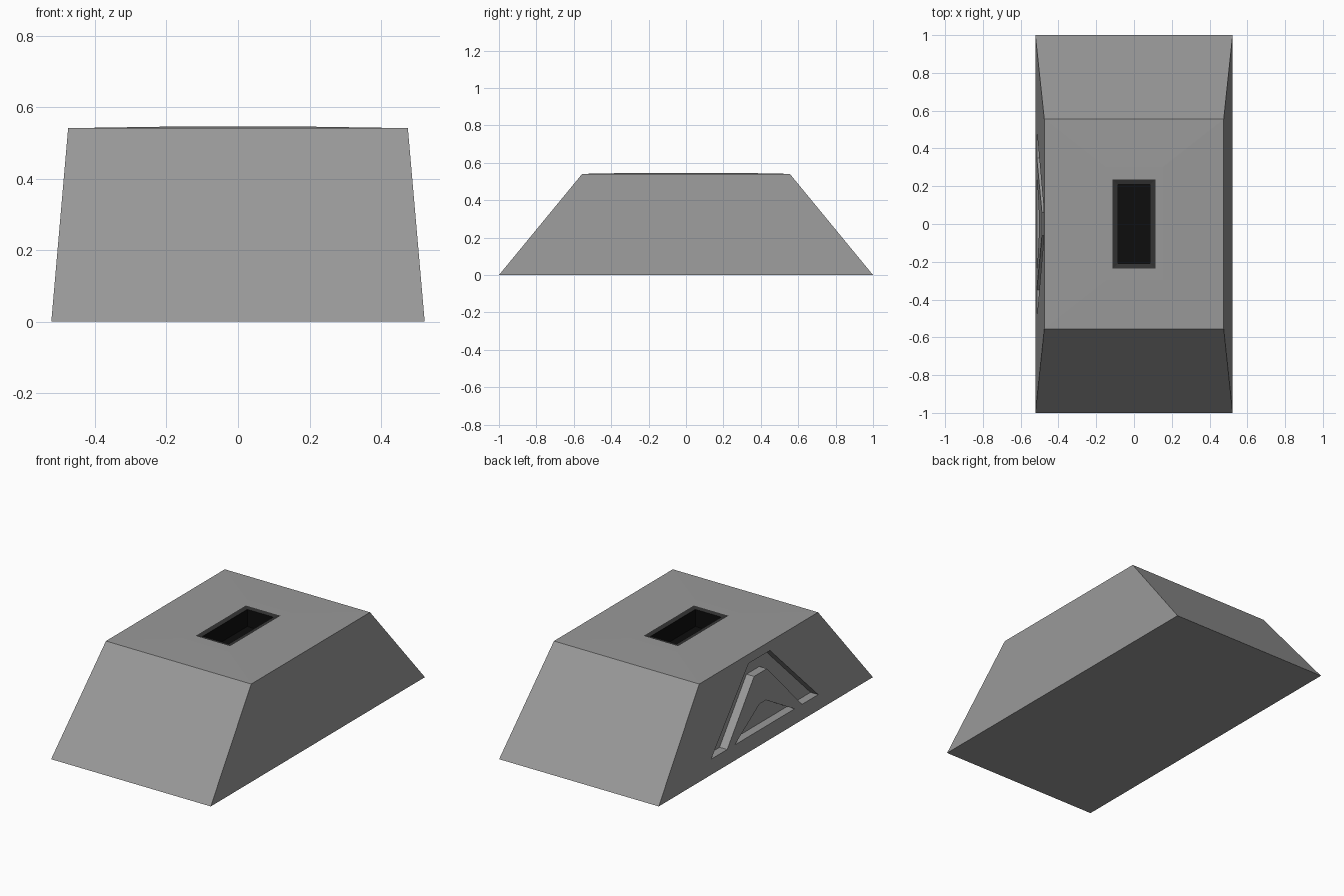
import bpy, bmesh

if "Cube" in bpy.data.objects:
    bpy.data.objects.remove(bpy.data.objects["Cube"])


def material(name, rgb):
    m = bpy.data.materials.new(name)
    m.diffuse_color = (*rgb, 1.0)
    m.use_nodes = True
    m.node_tree.nodes["Principled BSDF"].inputs["Base Color"].default_value = m.diffuse_color
    return m


grey = material("stone grey", (0.32, 0.32, 0.32))
rim = material("dark rim", (0.033, 0.033, 0.033))
black = material("slot black", (0.004, 0.004, 0.004))


def make_object(name, bm, mats):
    bmesh.ops.recalc_face_normals(bm, faces=bm.faces[:])
    me = bpy.data.meshes.new(name)
    bm.to_mesh(me)
    bm.free()
    for m in mats:
        me.materials.append(m)
    ob = bpy.data.objects.new(name, me)
    bpy.context.collection.objects.link(ob)
    return ob


# Body: stacked rectangles (half x, half y, z, material of the band below it):
# sloped sides, faintly domed top, dark slot rim, black slot
levels = [
    (0.522, 1.000, 0.000, 0),
    (0.475, 0.555, 0.541, 0),
    (0.150, 0.300, 0.546, 0),
    (0.113, 0.235, 0.546, 0),
    (0.085, 0.208, 0.541, 1),
    (0.085, 0.208, 0.440, 2),
]
bm = bmesh.new()
prev = None
for hx, hy, z, mat in levels:
    ring = [bm.verts.new((sx * hx, sy * hy, z))
            for sx, sy in ((-1, -1), (1, -1), (1, 1), (-1, 1))]
    if prev is None:
        bm.faces.new(ring)
    else:
        for i in range(4):
            j = (i + 1) % 4
            bm.faces.new((prev[i], prev[j], ring[j], ring[i])).material_index = mat
    prev = ring
bm.faces.new(prev).material_index = 2
body = make_object("tapered_block", bm, [grey, rim, black])


# Recesses in the left side, cut parallel to the sloping face
def face_x(z):
    return -0.522 + (0.522 - 0.475) * z / 0.541


def side_cutter(name, outline, depth):
    bm = bmesh.new()
    a = [bm.verts.new((face_x(z) - 0.05, y, z)) for y, z in outline]
    b = [bm.verts.new((face_x(z) + depth, y, z)) for y, z in outline]
    bm.faces.new(a)
    bm.faces.new(b[::-1])
    n = len(outline)
    for i in range(n):
        j = (i + 1) % n
        bm.faces.new((a[i], b[i], b[j], a[j]))
    return make_object(name, bm, [grey])


def mirrored(half):
    return half + [(-y, z) for y, z in reversed(half)]


arch = mirrored([(0.06, 0.40), (0.35, 0.086), (0.50, 0.086), (0.10, 0.49)])
pocket = mirrored([(0.28, 0.086), (0.03, 0.23)])

for name, outline in (("arch_groove_cutter", arch), ("inner_pocket_cutter", pocket)):
    cutter = side_cutter(name, outline, 0.05)
    cutter.hide_render = True
    mod = body.modifiers.new(name, "BOOLEAN")
    mod.operation = "DIFFERENCE"
    mod.solver = "EXACT"
    mod.object = cutter
    bpy.context.view_layer.objects.active = body
    bpy.ops.object.modifier_apply(modifier=mod.name)
    bpy.data.objects.remove(cutter)
